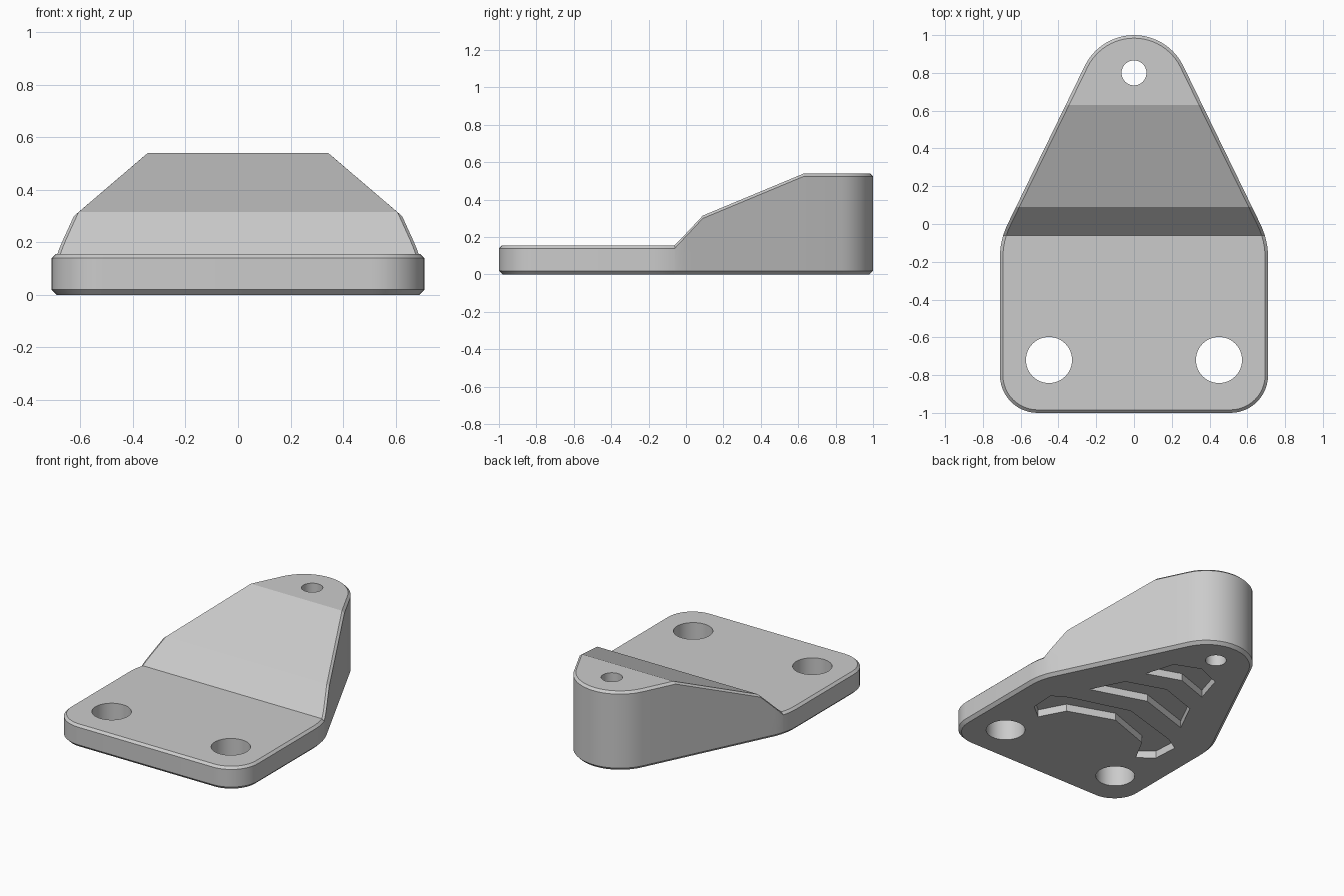
import bpy, bmesh, math
from mathutils import Vector

old = bpy.data.objects.get("Cube")
if old:
    bpy.data.objects.remove(old, do_unlink=True)

grey = bpy.data.materials.new("plain_grey")
grey.use_nodes = True
colour = (0.6, 0.6, 0.6, 1)
grey.diffuse_color = colour
grey.node_tree.nodes["Principled BSDF"].inputs["Base Color"].default_value = colour

# Side profile of the top surface: (y, z) at each crease
PROFILE = [(-1, 0.155), (-0.06, 0.155), (0.09, 0.315), (0.63, 0.54), (1, 0.54)]
CREASES = [y for y, z in PROFILE[1:-1]]
BASE_TOP, TIP_TOP = PROFILE[0][1], PROFILE[-1][1]
TAPER = 26
POCKET_DEPTH = 0.05

# Right halves of the chevron pockets in the underside
POCKETS = [
    [(0, -0.18), (0.31, -0.29), (0.4, -0.46), (0.5, -0.38),
     (0.51, -0.21), (0.41, -0.15), (0, -0.03)],
    [(0, 0.13), (0.375, 0.01), (0.265, 0.23), (0, 0.32)],
    [(0, 0.47), (0.23, 0.39), (0.17, 0.59), (0, 0.66)],
]


def height(y):
    for (y0, z0), (y1, z1) in zip(PROFILE, PROFILE[1:]):
        if y <= y1:
            return z0 + (z1 - z0) * (y - y0) / (y1 - y0)
    return TIP_TOP


def arc(cx, cy, r, start, end, steps):
    """Points on an arc, each with its outward normal."""
    out = []
    for i in range(steps + 1):
        a = math.radians(start + (end - start) * i / steps)
        n = Vector((math.cos(a), math.sin(a)))
        out.append((Vector((cx, cy)) + n * r, n))
    return out


# Half outline: front corner, flank bend, rounded tip
half = arc(0.51, -0.8, 0.2, -90, 0, 12)
half += arc(0.31, -0.177, 0.4, 0, TAPER, 6)
half += arc(0, 0.71, 0.29, TAPER, 90, 10)

# Add an outline point at each crease
crease_ids = []
for y in CREASES:
    i = next(k for k, (p, n) in enumerate(half) if p.y > y)
    (p0, n0), (p1, n1) = half[i - 1], half[i]
    t = (y - p0.y) / (p1.y - p0.y)
    half.insert(i, (p0.lerp(p1, t), n0.lerp(n1, t).normalized()))
    crease_ids.append(i)


def outline(inset):
    pts = []
    for i, (p, n) in enumerate(half):
        if i in crease_ids:
            pts.append((p.x - inset / n.x, p.y))
        else:
            pts.append(tuple(p - n * inset))
    pts[-1] = (0, pts[-1][1])
    return pts + [(-x, y) for x, y in reversed(pts[:-1])]


bm = bmesh.new()


def ring(points, level):
    return [bm.verts.new((x, y, level(y))) for x, y in points]


def wall(low, high):
    """Join two rings with a band of quads."""
    for i in range(len(low)):
        bm.faces.new((low[i - 1], low[i], high[i], high[i - 1]))


def fill(*loops):
    """Fill a flat region bounded by an outer loop and hole loops."""
    edges = []
    for loop in loops:
        for i in range(len(loop)):
            pair = (loop[i - 1], loop[i])
            edges.append(bm.edges.get(pair) or bm.edges.new(pair))
    bmesh.ops.triangle_fill(bm, use_beauty=True, edges=edges, normal=(0, 0, 1))


def through_hole(x, y, r, top_z):
    circle = [tuple(p) for p, n in arc(x, y, r, 0, 360, 48)][:-1]
    low = ring(circle, lambda y: 0)
    high = ring(circle, lambda y: top_z)
    wall(low, high)
    return low, high


# Outer shell: bottom chamfer, side wall, top chamfer
rings = [ring(outline(0.02), lambda y: 0),
         ring(outline(0), lambda y: 0.02),
         ring(outline(0), lambda y: height(y) - 0.015),
         ring(outline(0.016), height)]
for low, high in zip(rings, rings[1:]):
    wall(low, high)
bottom, top = rings[0], rings[-1]
count = len(top)

# Two mounting holes in the base and a small one in the tip
base_holes = [through_hole(s * 0.45, -0.72, 0.122, BASE_TOP) for s in (-1, 1)]
tip_hole = through_hole(0, 0.8, 0.066, TIP_TOP)

# Recessed chevron pockets
pocket_rims = []
for side in POCKETS:
    points = side + [(-x, y) for x, y in reversed(side[1:-1])]
    rim = ring(points, lambda y: 0)
    ceiling = ring(points, lambda y: POCKET_DEPTH)
    wall(rim, ceiling)
    fill(ceiling)
    pocket_rims.append(rim)

# Sloped bands, then the flat areas around the holes
for a, b in zip(crease_ids, crease_ids[1:]):
    bm.faces.new(top[a:b + 1] + top[count - 1 - b:count - a])
first, last = crease_ids[0], crease_ids[-1]
fill(top[:first + 1] + top[count - 1 - first:], *[high for low, high in base_holes])
fill(top[last:count - last], tip_hole[1])
fill(bottom, *[low for low, high in base_holes], tip_hole[0], *pocket_rims)

bmesh.ops.recalc_face_normals(bm, faces=bm.faces[:])
mesh = bpy.data.meshes.new("bracket_body")
bm.to_mesh(mesh)
bm.free()
mesh.materials.append(grey)
body = bpy.data.objects.new("bracket_body", mesh)
bpy.context.collection.objects.link(body)

# Smooth the rounded walls and keep the creases sharp
bpy.ops.object.select_all(action="DESELECT")
bpy.context.view_layer.objects.active = body
body.select_set(True)
bpy.ops.object.shade_smooth_by_angle(angle=math.radians(15))
